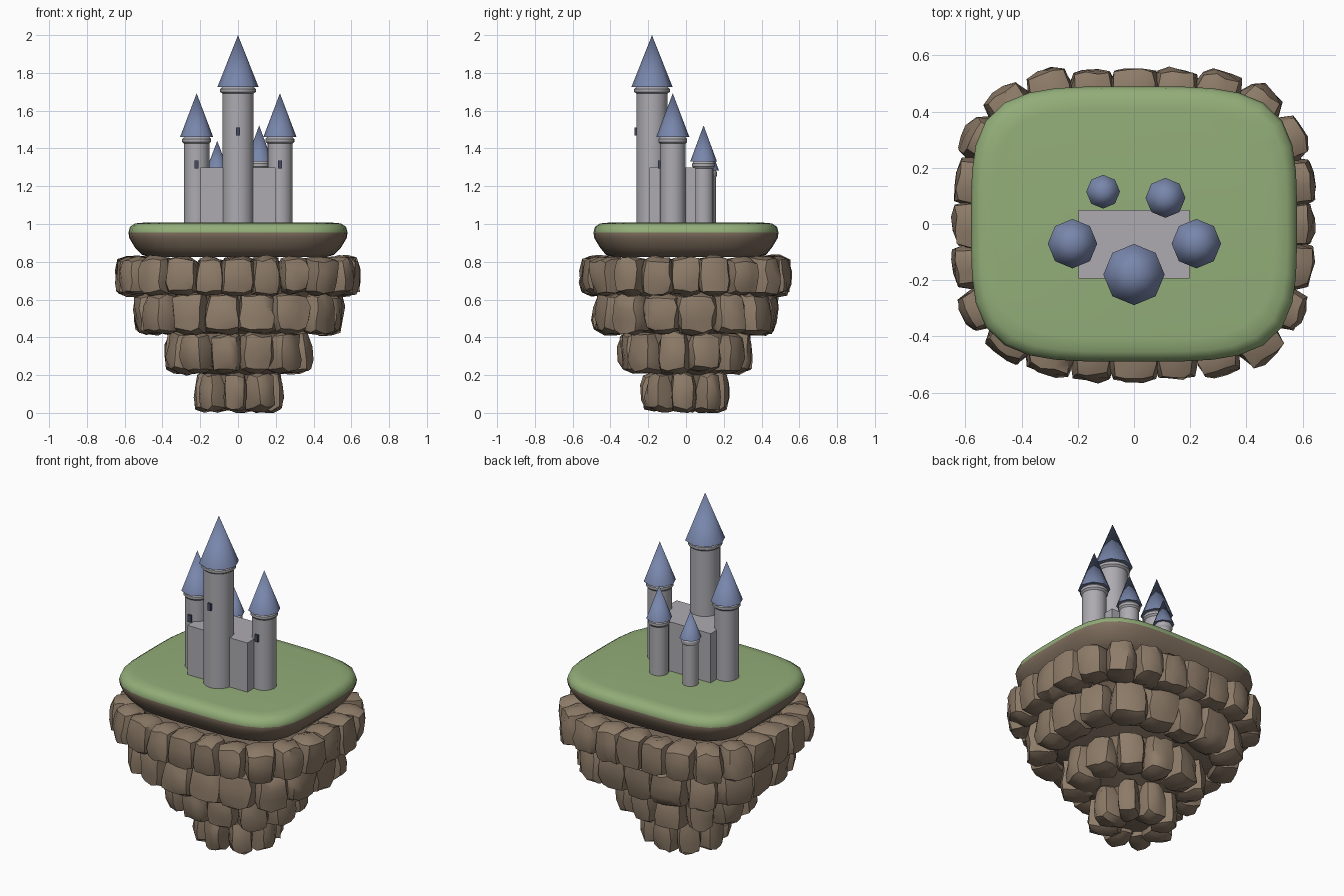
import bpy, bmesh, math, random
from mathutils import Vector, Matrix

if "Cube" in bpy.data.objects:
    bpy.data.objects.remove(bpy.data.objects["Cube"])

random.seed(7)


def material(name, rgb):
    m = bpy.data.materials.new(name)
    m.diffuse_color = (*rgb, 1)
    m.use_nodes = True
    m.node_tree.nodes["Principled BSDF"].inputs["Base Color"].default_value = m.diffuse_color
    return m


GRASS = material("grass", (0.29, 0.42, 0.19))
EARTH = material("earth", (0.21, 0.155, 0.11))
ROCK = material("rock", (0.27, 0.20, 0.14))
WALL = material("wall", (0.42, 0.41, 0.44))
ROOF = material("roof", (0.19, 0.24, 0.41))
DARK = material("window", (0.06, 0.07, 0.12))


def finish(name, bm, mats, angle=40):
    bmesh.ops.recalc_face_normals(bm, faces=bm.faces)
    me = bpy.data.meshes.new(name)
    bm.to_mesh(me)
    bm.free()
    for m in mats:
        me.materials.append(m)
    ob = bpy.data.objects.new(name, me)
    bpy.context.collection.objects.link(ob)
    bpy.ops.object.select_all(action='DESELECT')
    ob.select_set(True)
    bpy.context.view_layer.objects.active = ob
    bpy.ops.object.shade_smooth_by_angle(angle=math.radians(angle))
    return ob


def outline(a, b, n, t):
    """Point on a superellipse (rounded rectangle)."""
    c, s = math.cos(t), math.sin(t)
    return Vector((math.copysign(abs(c) ** (2 / n), c) * a,
                   math.copysign(abs(s) ** (2 / n), s) * b, 0))


def spaced(a, b, n, count, shift=0.0):
    """Evenly spaced points along the outline."""
    pts = [outline(a, b, n, math.tau * i / 2000) for i in range(2001)]
    acc = [0.0]
    for p, q in zip(pts, pts[1:]):
        acc.append(acc[-1] + (q - p).length)
    out, j = [], 0
    for i in range(count):
        d = acc[-1] * (i + shift) / count
        while acc[j + 1] < d:
            j += 1
        out.append(pts[j].lerp(pts[j + 1], (d - acc[j]) / max(acc[j + 1] - acc[j], 1e-9)))
    return out


def loft(bm, profile, n, count):
    """Skin stacked outlines (a, b, z) and cap both ends."""
    rings = [[bm.verts.new(p + Vector((0, 0, z))) for p in spaced(a, b, n, count)]
             for a, b, z in profile]
    for r0, r1 in zip(rings, rings[1:]):
        for i in range(count):
            k = (i + 1) % count
            bm.faces.new((r0[i], r0[k], r1[k], r1[i]))
    bm.faces.new(rings[0])
    bm.faces.new(rings[-1])


# Grassy island top
bm = bmesh.new()
loft(bm, [(0.47, 0.385, 0.825), (0.51, 0.425, 0.838), (0.545, 0.455, 0.875),
          (0.575, 0.485, 0.925), (0.58, 0.49, 0.955), (0.572, 0.482, 0.985),
          (0.545, 0.455, 1.003), (0.50, 0.41, 1.007)], 4, 40)
for f in bm.faces:
    f.material_index = 0 if f.calc_center_median().z > 0.955 else 1
finish("island_top", bm, [GRASS, EARTH], 60)

# Inner core behind the stones
bm = bmesh.new()
loft(bm, [(0.13, 0.12, 0.05), (0.17, 0.15, 0.2), (0.29, 0.25, 0.25), (0.31, 0.27, 0.42),
          (0.44, 0.37, 0.47), (0.46, 0.39, 0.62), (0.53, 0.44, 0.68)], 3.2, 24)
finish("island_core", bm, [EARTH])


def add_stone(bm, pos, yaw, size):
    tmp = bmesh.ops.create_cube(bm, size=2)
    edges = {e for v in tmp['verts'] for e in v.link_edges}
    bmesh.ops.subdivide_edges(bm, edges=list(edges), cuts=2, use_grid_fill=True)
    verts = [v for v in bm.verts if not v.tag]
    rot = Matrix.Rotation(yaw, 3, 'Z')
    lean = Matrix.Rotation(random.uniform(-0.12, 0.12), 3, 'X')
    taper = random.uniform(-0.12, 0.12)
    for v in verts:
        c = v.co.copy()
        c = c.lerp(c.normalized() * 1.15, 0.6)
        c += Vector([random.uniform(-0.09, 0.09) for _ in range(3)])
        c.x *= 1 + taper * c.z
        c.y *= 1 + taper * c.z
        c = lean @ Vector((c.x * size[0], c.y * size[1], c.z * size[2]))
        v.co = pos + rot @ c
        v.co.z = max(v.co.z, 0.0)
        v.tag = True


# Four shrinking tiers of boulders: a, b, z, count, half height, half depth
tiers = [(0.555, 0.47, 0.725, 24, 0.102, 0.088),
         (0.465, 0.395, 0.525, 17, 0.108, 0.088),
         (0.295, 0.26, 0.32, 12, 0.108, 0.09),
         (0.15, 0.145, 0.112, 8, 0.108, 0.085)]
for k, (a, b, z, count, hh, hd) in enumerate(tiers):
    bm = bmesh.new()
    n = 3.4 if k < 2 else 2.5
    pts = spaced(a, b, n, count, 0.3 * k)
    for i, p in enumerate(pts):
        d = pts[(i + 1) % count] - pts[i - 1]
        half = d.length / 4
        add_stone(bm, p + Vector((0, 0, z)), math.atan2(d.y, d.x),
                  (half * random.uniform(0.98, 1.2), hd * random.uniform(0.88, 1.08),
                   hh * random.uniform(0.92, 1.02)))
    finish(f"stone_tier_{k + 1}", bm, [ROCK], 38)


def add_box(bm, center, size):
    bmesh.ops.create_cube(bm, size=1, matrix=Matrix.Translation(center) @ Matrix.Diagonal((*size, 1)))


def add_cone(bm, x, y, z0, z1, r0, r1, sides):
    bmesh.ops.create_cone(bm, cap_ends=True, segments=sides, radius1=r0, radius2=r1,
                          depth=z1 - z0, matrix=Matrix.Translation((x, y, (z0 + z1) / 2)))


# Castle keep
bm = bmesh.new()
add_box(bm, (0, -0.072, 1.145), (0.395, 0.245, 0.31))
finish("keep", bm, [WALL])

# Towers: name, x, y, wall radius, roof radius, roof base z, tip z, window z
towers = [("main", 0, -0.18, 0.083, 0.109, 1.725, 2.0, 1.49),
          ("left", -0.219, -0.07, 0.067, 0.088, 1.46, 1.692, 1.315),
          ("right", 0.222, -0.07, 0.067, 0.088, 1.46, 1.692, 1.315),
          ("back_right", 0.112, 0.093, 0.053, 0.071, 1.33, 1.522, None),
          ("back_left", -0.11, 0.115, 0.044, 0.06, 1.282, 1.44, None)]
for name, x, y, r, rr, zb, zt, wz in towers:
    bm = bmesh.new()
    add_cone(bm, x, y, 0.99, zb - 0.02, r, r, 16)
    finish(name + "_tower", bm, [WALL])
    # Rounded collar under the roof
    bm = bmesh.new()
    add_cone(bm, x, y, zb - 0.035, zb - 0.025, r, r * 1.14, 16)
    add_cone(bm, x, y, zb - 0.025, zb - 0.01, r * 1.14, r * 1.14, 16)
    add_cone(bm, x, y, zb - 0.01, zb, r * 1.14, r, 16)
    finish(name + "_collar", bm, [WALL])
    # Eight-sided pointed roof
    bm = bmesh.new()
    add_cone(bm, x, y, zb, zt, rr, 0, 8)
    finish(name + "_roof", bm, [ROOF], 50)
    if wz:
        bm = bmesh.new()
        add_box(bm, (x, y - r, wz), (0.022, 0.02, 0.042))
        finish(name + "_window", bm, [DARK])
